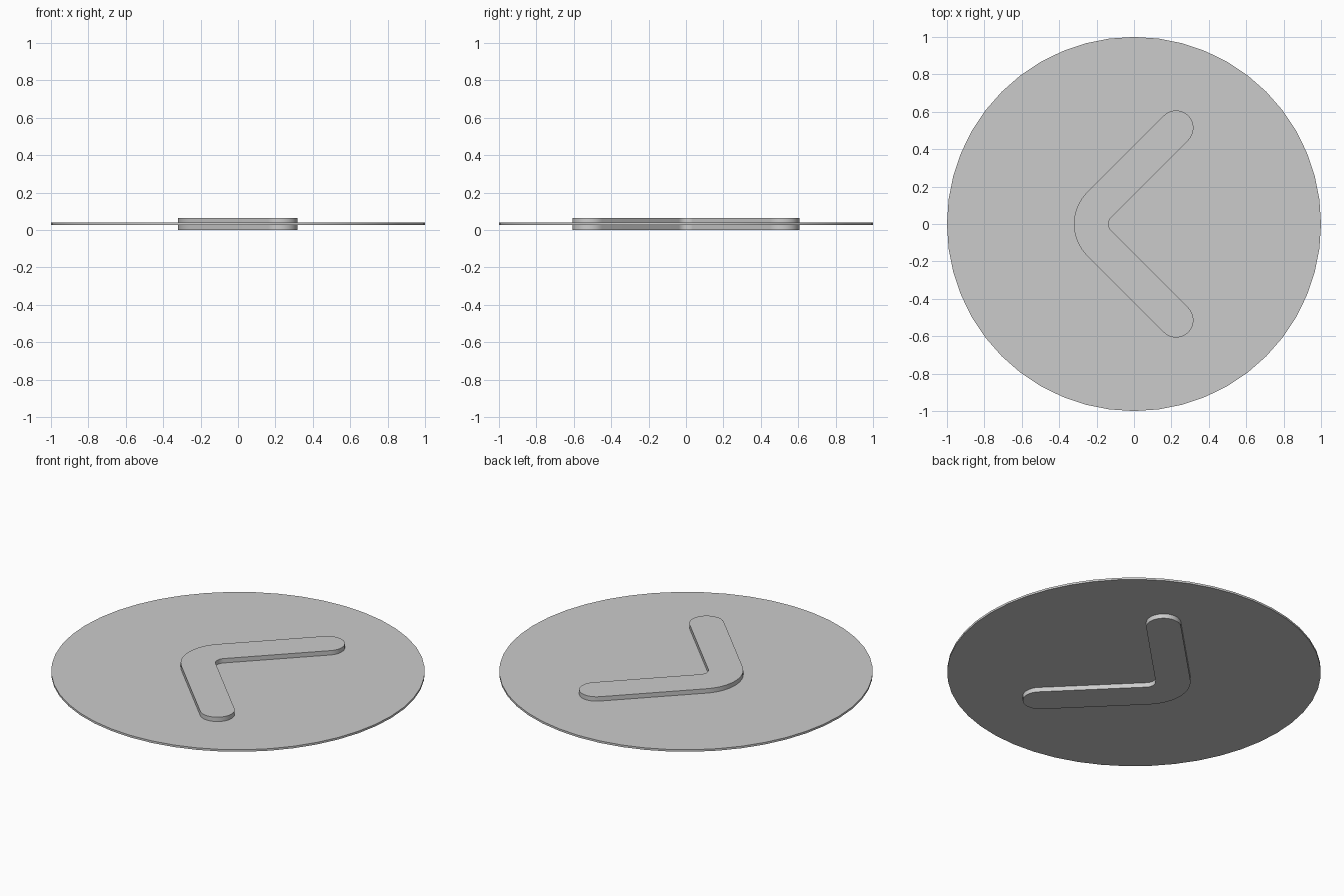
import bpy, bmesh
from math import sin, cos, pi, radians, sqrt

cube = bpy.data.objects.get("Cube")
if cube:
    bpy.data.objects.remove(cube, do_unlink=True)

grey = bpy.data.materials.new("plain grey")
grey.use_nodes = True
colour = (0.6, 0.6, 0.6, 1)
grey.diffuse_color = colour
grey.node_tree.nodes["Principled BSDF"].inputs["Base Color"].default_value = colour


def arc(cx, cy, r, start, end, steps):
    """Points along an arc, angles in degrees."""
    angles = [radians(start + (end - start) * i / steps) for i in range(steps + 1)]
    return [(cx + r * cos(a), cy + r * sin(a)) for a in angles]


def slab(name, outline, z0, z1):
    """Extrude a closed outline between two heights."""
    bm = bmesh.new()
    face = bm.faces.new([bm.verts.new((x, y, z0)) for x, y in outline])
    top = bmesh.ops.extrude_face_region(bm, geom=[face])["geom"]
    verts = [v for v in top if isinstance(v, bmesh.types.BMVert)]
    bmesh.ops.translate(bm, verts=verts, vec=(0, 0, z1 - z0))
    bmesh.ops.recalc_face_normals(bm, faces=bm.faces)
    mesh = bpy.data.meshes.new(name)
    bm.to_mesh(mesh)
    bm.free()
    mesh.materials.append(grey)
    obj = bpy.data.objects.new(name, mesh)
    bpy.context.collection.objects.link(obj)
    bpy.ops.object.select_all(action="DESELECT")
    obj.select_set(True)
    bpy.context.view_layer.objects.active = obj
    bpy.ops.object.shade_smooth_by_angle(angle=radians(30))
    return obj


# Thin round plate
slab("disc", arc(0, 0, 1, 0, 360, 48)[:-1], 0.027, 0.039)

# Rounded chevron standing proud of both faces
half = 0.093                        # half the arm width
tip_x, tip_y = 0.225, 0.514         # centre of each rounded arm end
bend_x = -0.082                     # centre of the bend
mid = (bend_x + tip_y - tip_x) / sqrt(2)
outline = (arc(tip_x, tip_y, half, -45, 135, 16)
           + arc(bend_x, 0, mid + half, 135, 225, 16)
           + arc(tip_x, -tip_y, half, -135, 45, 16)
           + arc(bend_x, 0, mid - half, 225, 135, 12))
slab("chevron", outline, 0, 0.065)
